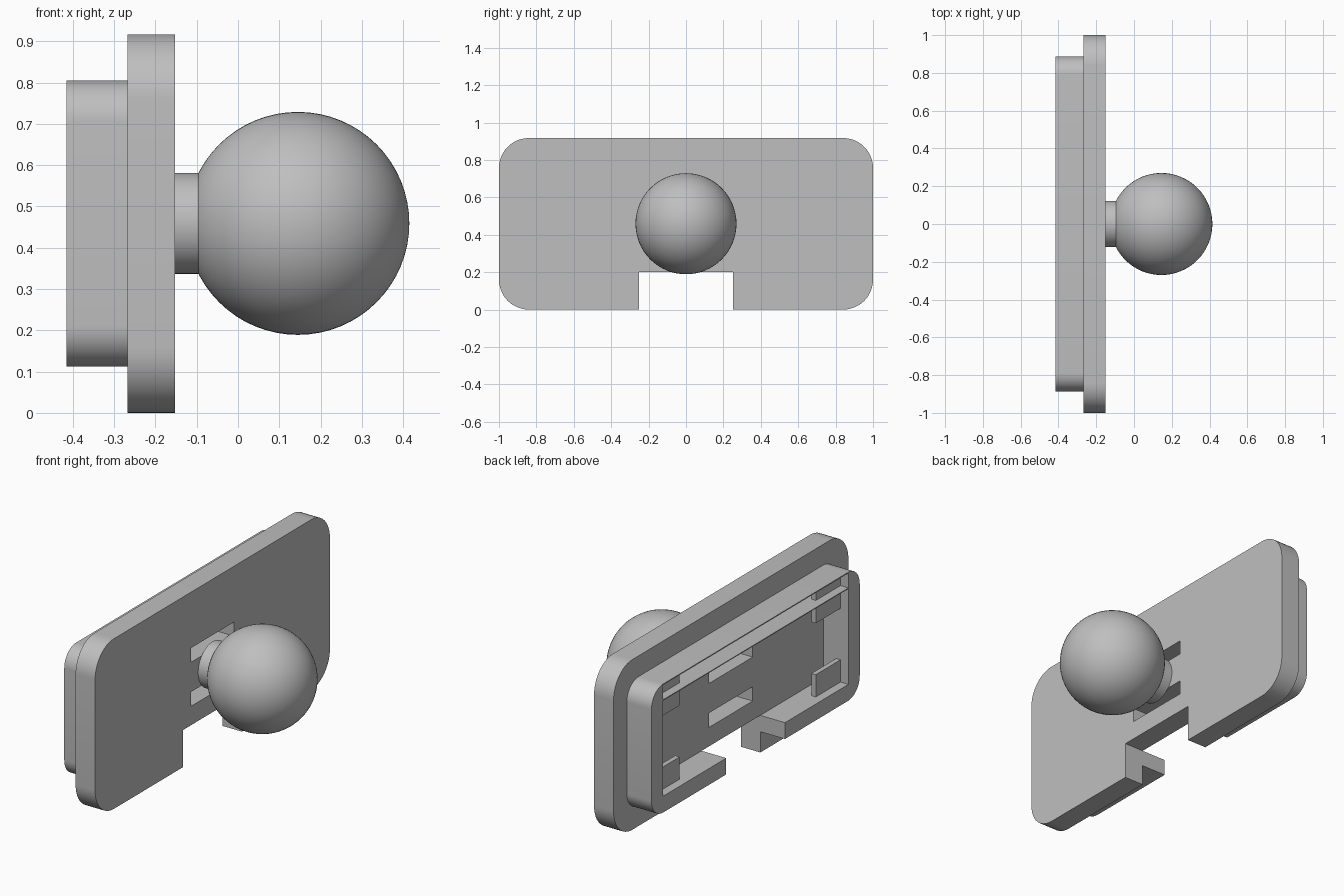
import bpy, bmesh, math
from mathutils import Matrix, Vector

if "Cube" in bpy.data.objects:
    bpy.data.objects.remove(bpy.data.objects["Cube"], do_unlink=True)

grey = bpy.data.materials.new("plain grey")
grey.use_nodes = True
grey.diffuse_color = (0.52, 0.52, 0.52, 1)
grey.node_tree.nodes["Principled BSDF"].inputs["Base Color"].default_value = grey.diffuse_color


def finish(name, bm):
    """Turn a bmesh into a grey object in the scene."""
    bmesh.ops.recalc_face_normals(bm, faces=bm.faces)
    mesh = bpy.data.meshes.new(name)
    bm.to_mesh(mesh)
    bm.free()
    mesh.materials.append(grey)
    ob = bpy.data.objects.new(name, mesh)
    bpy.context.collection.objects.link(ob)
    return ob


def box(name, x, y, z):
    bm = bmesh.new()
    size = Vector((x[1] - x[0], y[1] - y[0], z[1] - z[0]))
    centre = Vector((sum(x), sum(y), sum(z))) / 2
    bmesh.ops.create_cube(bm, size=1, matrix=Matrix.Translation(centre) @ Matrix.Diagonal(size.to_4d()))
    return finish(name, bm)


def rounded_slab(name, x, half_y, z, radius, steps=12):
    """Rounded rectangle in the YZ plane, extruded along X."""
    bm = bmesh.new()
    corners = [(half_y, z[1]), (-half_y, z[1]), (-half_y, z[0]), (half_y, z[0])]
    mid_z = sum(z) / 2
    verts = []
    for i, (cy, cz) in enumerate(corners):
        oy = cy - math.copysign(radius, cy)
        oz = cz - math.copysign(radius, cz - mid_z)
        for s in range(steps + 1):
            a = (i + s / steps) * math.pi / 2
            verts.append(bm.verts.new((x[0], oy + radius * math.cos(a), oz + radius * math.sin(a))))
    face = bm.faces.new(verts)
    result = bmesh.ops.extrude_face_region(bm, geom=[face], use_keep_orig=True)
    moved = [g for g in result["geom"] if isinstance(g, bmesh.types.BMVert)]
    bmesh.ops.translate(bm, verts=moved, vec=(x[1] - x[0], 0, 0))
    return finish(name, bm)


def cut(target, x, y, z):
    """Remove a box from the target."""
    cutter = box("cutter", x, y, z)
    cutter.hide_render = True
    mod = target.modifiers.new("cut", "BOOLEAN")
    mod.operation = "DIFFERENCE"
    mod.solver = "EXACT"
    mod.object = cutter
    bpy.ops.object.select_all(action="DESELECT")
    bpy.context.view_layer.objects.active = target
    target.select_set(True)
    bpy.ops.object.modifier_apply(modifier=mod.name)
    bpy.data.objects.remove(cutter, do_unlink=True)


def smooth(ob):
    bpy.ops.object.select_all(action="DESELECT")
    bpy.context.view_layer.objects.active = ob
    ob.select_set(True)
    bpy.ops.object.shade_smooth_by_angle(angle=math.radians(30))


BACK, SEAM, FACE = -0.415, -0.268, -0.152
MID = 0.459

# Base plate with a bottom notch and two through slots
plate = rounded_slab("base_plate", (SEAM, FACE), 1.0, (0, 0.917), 0.16)
cut(plate, (-0.5, 0), (-0.25, 0.25), (-0.1, 0.2))
for side in (-1, 1):
    z = sorted((MID + side * 0.08, MID + side * 0.157))
    cut(plate, (-0.5, 0), (-0.185, 0.185), z)
smooth(plate)

# Raised rim around an open cavity, split by the notch
rim = rounded_slab("back_rim", (BACK, SEAM), 0.887, (0.112, 0.805), 0.1)
cut(rim, (-0.6, 0), (-0.79, 0.79), (0.2, 0.799))
cut(rim, (-0.6, 0), (-0.25, 0.25), (0, 0.25))
smooth(rim)

# Thin shelf below the top of the rim
box("rim_shelf", (BACK, SEAM), (-0.79, 0.79), (0.715, 0.72))

# Retaining tabs in the cavity corners
for side, label in ((-1, "front"), (1, "rear")):
    y = sorted((side * 0.58, side * 0.79))
    box("lower_tab_" + label, (-0.368, -0.342), y, (0.2, 0.32))
    box("upper_tab_" + label, (-0.368, -0.342), y, (0.597, 0.799))

# Neck joining the plate to the ball
bm = bmesh.new()
bmesh.ops.create_cone(bm, cap_ends=True, segments=64, radius1=0.122, radius2=0.122, depth=0.056,
                      matrix=Matrix.Translation((-0.124, 0, MID)) @ Matrix.Rotation(math.pi / 2, 4, "Y"))
smooth(finish("neck", bm))

# Ball
bm = bmesh.new()
bmesh.ops.create_uvsphere(bm, u_segments=64, v_segments=32, radius=0.27,
                          matrix=Matrix.Translation((0.145, 0, MID)) @ Matrix.Rotation(math.pi / 2, 4, "Y"))
smooth(finish("ball", bm))
